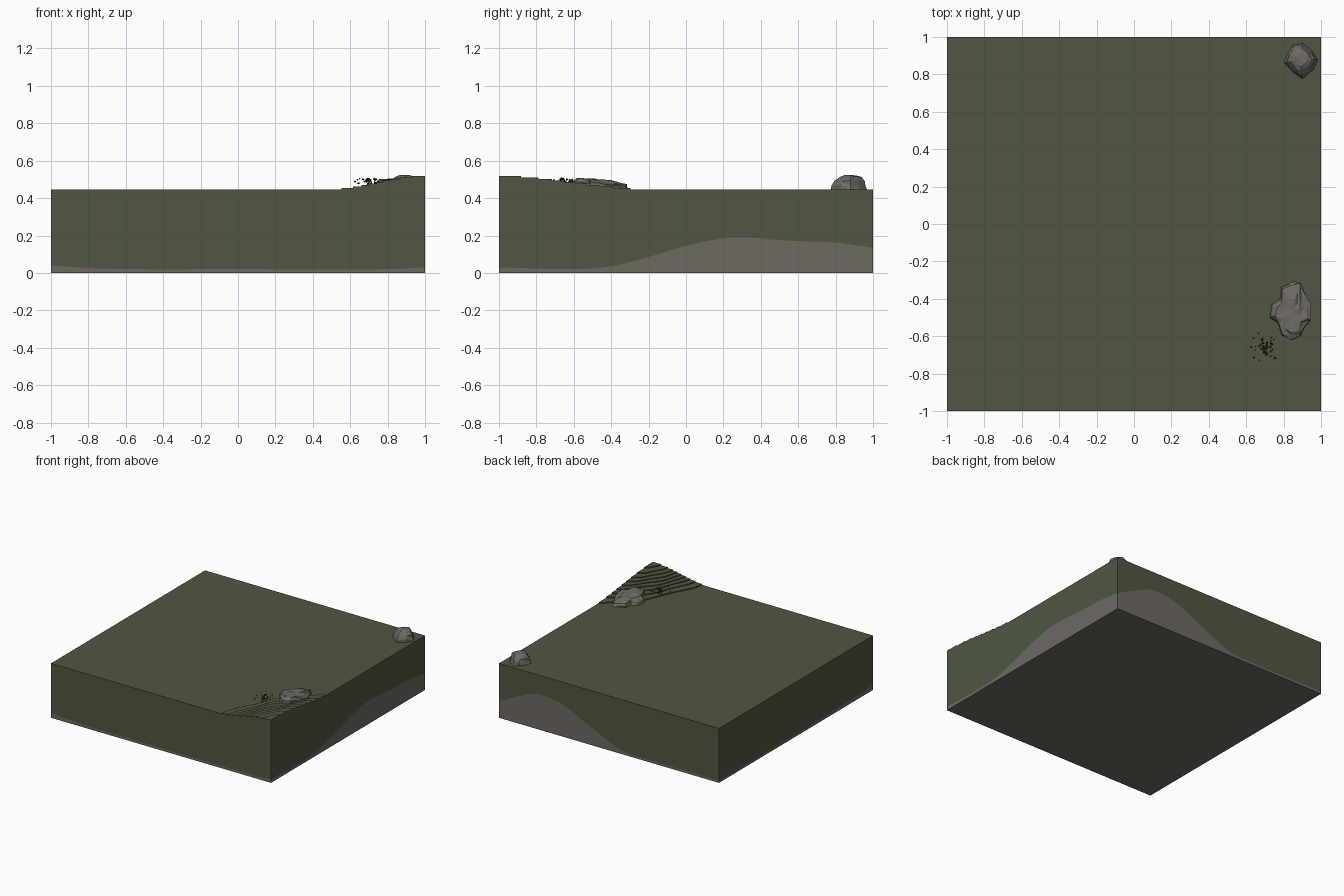
import bpy, bmesh, math, random
from mathutils import Vector

if "Cube" in bpy.data.objects:
    bpy.data.objects.remove(bpy.data.objects["Cube"])

random.seed(4)
TOP = 0.447


def material(name, rgb):
    m = bpy.data.materials.new(name)
    m.diffuse_color = (*rgb, 1)
    m.use_nodes = True
    m.node_tree.nodes["Principled BSDF"].inputs["Base Color"].default_value = m.diffuse_color
    return m


GRASS = material("moss green", (0.080, 0.094, 0.054))
STONE = material("stone grey", (0.155, 0.143, 0.124))
TWIG = material("dark green", (0.035, 0.045, 0.022))


class Part:
    """Collects faces, each turned to look along a given outward direction."""
    def __init__(self, name, *mats):
        self.name, self.mats, self.bm = name, mats, bmesh.new()

    def face(self, pts, out, mat=0):
        f = self.bm.faces.new([self.bm.verts.new(p) for p in pts])
        f.normal_update()
        if f.normal.dot(Vector(out)) < 0:
            f.normal_flip()
        f.material_index = mat

    def finish(self):
        bmesh.ops.remove_doubles(self.bm, verts=self.bm.verts, dist=1e-5)
        me = bpy.data.meshes.new(self.name)
        self.bm.to_mesh(me)
        self.bm.free()
        for m in self.mats:
            me.materials.append(m)
        ob = bpy.data.objects.new(self.name, me)
        bpy.context.collection.objects.link(ob)
        return ob


def curve(keys, t):
    """Smooth interpolation through (t, value) keys."""
    for i in range(len(keys) - 1):
        (a, va), (b, vb) = keys[i], keys[i + 1]
        if t <= b + 1e-6:
            def slope(j):
                lo, hi = max(j - 1, 0), min(j + 1, len(keys) - 1)
                return (keys[hi][1] - keys[lo][1]) / (keys[hi][0] - keys[lo][0])
            u, d = (t - a) / (b - a), b - a
            return ((2*u**3 - 3*u*u + 1) * va + (u**3 - 2*u*u + u) * d * slope(i)
                    + (3*u*u - 2*u**3) * vb + (u**3 - u*u) * d * slope(i + 1))
    return keys[-1][1]


# corner mound: terraced contours around (1, -1)
STEPS, RISE, SEG = 9, 0.07, 28


def contour(k):
    h = (k + 0.5) / STEPS
    s = 0.5 + math.sin(math.asin(1 - 2 * h) / 3)
    pts = []
    for i in range(SEG + 1):
        a = math.pi / 2 * i / SEG
        c, n = max(math.cos(a), 0), max(math.sin(a), 0)
        w = s * (1 + 0.03 * math.sin(2 * a) * math.sin(9 * a + k * 0.7))
        pts.append((1 - 0.52 * w * c**1.5, -1 + 0.82 * w * n**1.5))
    return pts


rings = [contour(k) for k in range(STEPS)]

# ground block: green soil above a wavy stone layer
block = Part("ground_block", GRASS, STONE)
wall_keys = {
    "front": [(-1, .04), (-.7, .022), (0, .02), (.8, .02), (1, .03)],
    "right": [(-1, .03), (-.6, .02), (-.4, .035), (-.2, .085), (0, .145), (.2, .185),
              (.35, .188), (.55, .172), (.8, .162), (1, .135)],
    "back": [(-1, .02), (-.3, .02), (-.1, .035), (.17, .15), (.44, .27), (.67, .285),
             (.85, .21), (1, .135)],
    "left": [(-1, .04), (-.5, .025), (0, .02), (1, .02)],
}
wall_place = {
    "front": (lambda t, z: (t, -1, z), (0, -1, 0)),
    "right": (lambda t, z: (1, t, z), (1, 0, 0)),
    "back": (lambda t, z: (t, 1, z), (0, 1, 0)),
    "left": (lambda t, z: (-1, t, z), (-1, 0, 0)),
}
N = 48
for side, keys in wall_keys.items():
    put, out = wall_place[side]
    for i in range(N):
        a, b = -1 + 2 * i / N, -1 + 2 * (i + 1) / N
        za, zb = curve(keys, a), curve(keys, b)
        block.face([put(a, 0), put(b, 0), put(b, zb), put(a, za)], out, 1)
        block.face([put(a, za), put(b, zb), put(b, TOP), put(a, TOP)], out, 0)
block.face([(-1, -1, 0), (1, -1, 0), (1, 1, 0), (-1, 1, 0)], (0, 0, -1), 1)
block.face([(-1, -1, TOP)] + [(x, y, TOP) for x, y in rings[0]]
           + [(1, 1, TOP), (-1, 1, TOP)], (0, 0, 1), 0)
block.finish()

mound = Part("corner_mound", GRASS)
for k, ring in enumerate(rings):
    z0 = TOP + RISE * k / STEPS
    z1 = TOP + RISE * (k + 1) / STEPS
    for (ax, ay), (bx, by) in zip(ring, ring[1:]):
        mound.face([(ax, ay, z0), (bx, by, z0), (bx, by, z1), (ax, ay, z1)], (-1, 1, 0))
    if k + 1 < STEPS:
        nxt = rings[k + 1]
        for i in range(SEG):
            mound.face([(*ring[i], z1), (*ring[i + 1], z1),
                        (*nxt[i + 1], z1), (*nxt[i], z1)], (0, 0, 1))
    else:
        mound.face([(1, -1, z1)] + [(x, y, z1) for x, y in ring], (0, 0, 1))
    # step ends flush with the block's front and right walls
    x, y = ring[0][0], ring[-1][1]
    mound.face([(x, -1, z0), (1, -1, z0), (1, -1, z1), (x, -1, z1)], (0, -1, 0))
    mound.face([(1, y, z0), (1, -1, z0), (1, -1, z1), (1, y, z1)], (1, 0, 0))
mound.finish()


# rocks: craggy lofts of a plan outline
def rock(name, outline, levels, tilt):
    part = Part(name, STONE)
    n = len(outline)
    cx, cy = sum(p[0] for p in outline) / n, sum(p[1] for p in outline) / n
    loops = []
    for j, (s, z) in enumerate(levels):
        loop = []
        for x, y in outline:
            r = s * (1 + (random.uniform(-.1, .1) if j else 0))
            dz = (random.uniform(-.004, .004) - tilt * (y - cy) * r) if j else 0
            loop.append((cx + (x - cx) * r, cy + (y - cy) * r, z + dz))
        loops.append(loop)
    for lo, hi in zip(loops, loops[1:]):
        for i in range(n):
            q = [lo[i], lo[(i + 1) % n], hi[(i + 1) % n], hi[i]]
            out = (q[0][0] + q[1][0] - 2 * cx, q[0][1] + q[1][1] - 2 * cy, 0.1)
            part.face([q[0], q[1], q[2]], out)
            part.face([q[0], q[2], q[3]], out)
    for i in range(n):
        part.face([loops[-1][i], loops[-1][(i + 1) % n], (cx, cy, levels[-1][1])], (0, 0, 1))
    part.finish()


rock("back_rock",
     [(.90, .97), (.95, .93), (.985, .88), (.957, .825), (.90, .775),
      (.85, .81), (.80, .86), (.82, .91), (.85, .957)],
     [(1, TOP - .005), (.93, .468), (.8, .492), (.62, .512), (.35, .522)], 0.0)
rock("front_rock",
     [(.85, -.30), (.89, -.31), (.91, -.38), (.945, -.43), (.955, -.52), (.91, -.54),
      (.895, -.60), (.84, -.62), (.79, -.60), (.77, -.53), (.725, -.50), (.735, -.43),
      (.78, -.40), (.79, -.34)],
     [(1, TOP - .005), (.97, .473), (.88, .488), (.7, .496), (.4, .499)], 0.09)

# scrub: loose cluster of tiny leaves near the front rock
scrub = Part("scrub_leaves", TWIG)
for i in range(55):
    a, r = random.uniform(0, math.tau), abs(random.gauss(0, .042))
    x, y = .70 + min(r, .075) * math.cos(a), -.66 + min(r, .085) * math.sin(a)
    z = random.uniform(.468, .505)
    h = random.uniform(.004, .007)
    tip = [Vector((x, y, z)) + Vector(d) * h for d in
           ((1, 0, 0), (0, 1, 0), (-1, 0, 0), (0, -1, 0), (0, 0, 1), (0, 0, -1))]
    for j in range(4):
        for top in (4, 5):
            q = [tip[j], tip[(j + 1) % 4], tip[top]]
            scrub.face(q, sum(q, Vector()) / 3 - Vector((x, y, z)))
scrub.finish()
